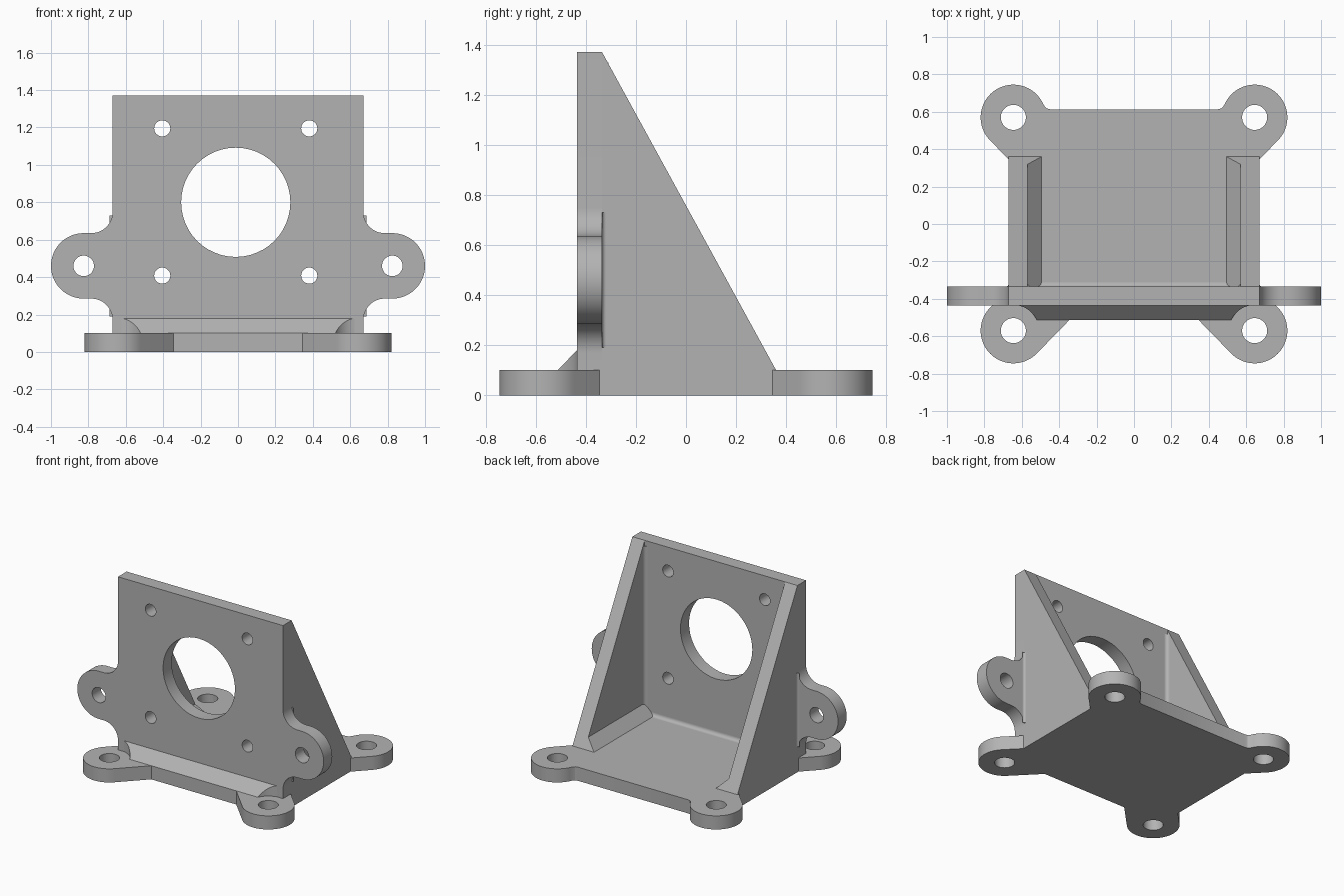
import bpy, bmesh
from math import sin, cos, radians

cube = bpy.data.objects.get("Cube")
if cube:
    bpy.data.objects.remove(cube, do_unlink=True)

grey = bpy.data.materials.new("light grey")
grey.use_nodes = True
colour = (0.45, 0.45, 0.45, 1)
grey.diffuse_color = colour
grey.node_tree.nodes["Principled BSDF"].inputs["Base Color"].default_value = colour

# Shared dimensions
WALL_X, THICK = 0.67, 0.1
FRONT, BACK = -0.435, -0.335
TOP = 1.37
LUG_X, LUG_Y, LUG_R = 0.645, 0.57, 0.175
EAR_X, EAR_Z = 0.825, 0.46
INNER = WALL_X - THICK

PLACE = {"x": lambda a, b, h: (h, a, b),
         "y": lambda a, b, h: (a, h, b),
         "z": lambda a, b, h: (a, b, h)}


def arc(cx, cy, r, start, end, steps=24):
    angles = [radians(start + (end - start) * i / steps) for i in range(steps + 1)]
    return [(cx + r * cos(t), cy + r * sin(t)) for t in angles]


def mirrored(half):
    return half + [(-a, b) for a, b in reversed(half)]


def prism(name, outline, axis, low, high):
    """Extrude a flat outline along an axis."""
    bm = bmesh.new()
    rings = [[bm.verts.new(PLACE[axis](a, b, h)) for a, b in outline] for h in (low, high)]
    for ring in rings:
        bm.faces.new(ring)
    n = len(outline)
    for i in range(n):
        j = (i + 1) % n
        bm.faces.new((rings[0][i], rings[0][j], rings[1][j], rings[1][i]))
    bmesh.ops.recalc_face_normals(bm, faces=bm.faces)
    mesh = bpy.data.meshes.new(name)
    bm.to_mesh(mesh)
    bm.free()
    mesh.materials.append(grey)
    obj = bpy.data.objects.new(name, mesh)
    bpy.context.collection.objects.link(obj)
    return obj


def drill(obj, axis, holes, low, high):
    """Cut round holes given as (a, b, radius)."""
    for a, b, r in holes:
        cutter = prism("hole_cutter", arc(a, b, r, 0, 352.5, 47), axis, low, high)
        mod = obj.modifiers.new("hole", "BOOLEAN")
        mod.operation, mod.solver, mod.object = "DIFFERENCE", "EXACT", cutter
        bpy.context.view_layer.objects.active = obj
        bpy.ops.object.modifier_apply(modifier=mod.name)
        bpy.data.objects.remove(cutter, do_unlink=True)


def cove(a, b, r, sa, sb):
    """Concave corner fillet profile; sa and sb point away from the corner."""
    curve = arc(a + sa * r, b + sb * r, r, 180, 270, 8)
    ca, cb = a + sa * r, b + sb * r
    return [(a, b)] + [(ca + sa * (p - ca), cb + sb * (q - cb)) for p, q in curve]


def slope_y(z):
    """Sloping rear edge of the side walls."""
    return 0.36 + (z - THICK) * (BACK - 0.36) / (TOP - THICK)


# Base plate with four round lugs
half = [(0.345, -0.513)]
half += arc(LUG_X, -LUG_Y, LUG_R, 225, 405, 36)
half += [(WALL_X, -0.345), (WALL_X, 0.345)]
half += arc(LUG_X, LUG_Y, LUG_R, -45, 158, 40)
half += [(0.467, 0.618), (0.448, 0.613)]
base = prism("base_plate", mirrored(half), "z", 0, THICK)
drill(base, "z", [(sx * LUG_X, sy * LUG_Y, 0.067) for sx in (1, -1) for sy in (1, -1)],
      -0.1, 0.2)

# Upright plate with ears, mounting holes and a large opening
half = [(WALL_X, THICK)]
half += arc(0.785, 0.17, 0.115, 180, 90, 14)
half += arc(EAR_X, EAR_Z, LUG_R, -90, 90, 36)
half += arc(0.785, 0.75, 0.115, 270, 180, 14)
half += [(WALL_X, TOP)]
plate = prism("front_plate", mirrored(half), "y", FRONT, BACK)
holes = [(s * EAR_X, EAR_Z, 0.055) for s in (1, -1)]
holes += [(-0.012 + s * 0.393, z, 0.043) for s in (1, -1) for z in (0.408, 1.195)]
holes.append((-0.012, 0.8, 0.292))
drill(plate, "y", holes, FRONT - 0.1, BACK + 0.1)

# Chamfer strip along the front foot, cleared around the lug bolts
foot = prism("front_foot_chamfer", [(FRONT, THICK), (FRONT, 0.18), (-0.513, THICK)],
             "x", -0.63, 0.63)
drill(foot, "z", [(s * LUG_X, -LUG_Y, 0.137) for s in (1, -1)], 0.05, 0.3)

parts = [base, plate, foot]

# Small fillet between upright and base
parts.append(prism("inner_base_fillet", cove(BACK, THICK, 0.025, 1, 1), "x", -INNER, INNER))

for side, s in (("left", 1), ("right", -1)):
    # Triangular side wall
    x0, x1 = sorted((s * INNER, s * WALL_X))
    wall = [(BACK, THICK), (slope_y(THICK), THICK), (BACK, TOP)]
    parts.append(prism(side + "_side_wall", wall, "x", x0, x1))

    # Chamfer along the wall's inner foot, ending on the slope
    tri = [(s * INNER, THICK), (s * INNER, 0.175), (s * 0.495, THICK)]
    strip = prism(side + "_wall_chamfer", tri, "y", BACK, 0)
    for v in strip.data.vertices:
        if v.co.y > BACK + 0.01:
            v.co.y = slope_y(v.co.z)
    parts.append(strip)

    # Vertical fillets inside the corner and behind the ear
    parts.append(prism(side + "_corner_fillet", cove(s * INNER, BACK, 0.025, -s, 1),
                       "z", THICK, 1.33))
    parts.append(prism(side + "_ear_fillet", cove(s * WALL_X, BACK, 0.016, s, 1),
                       "z", 0.19, 0.73))

# Smooth the round edges and keep the corners sharp
bpy.ops.object.select_all(action="DESELECT")
for obj in parts:
    obj.select_set(True)
bpy.context.view_layer.objects.active = base
bpy.ops.object.shade_smooth_by_angle(angle=radians(25))
